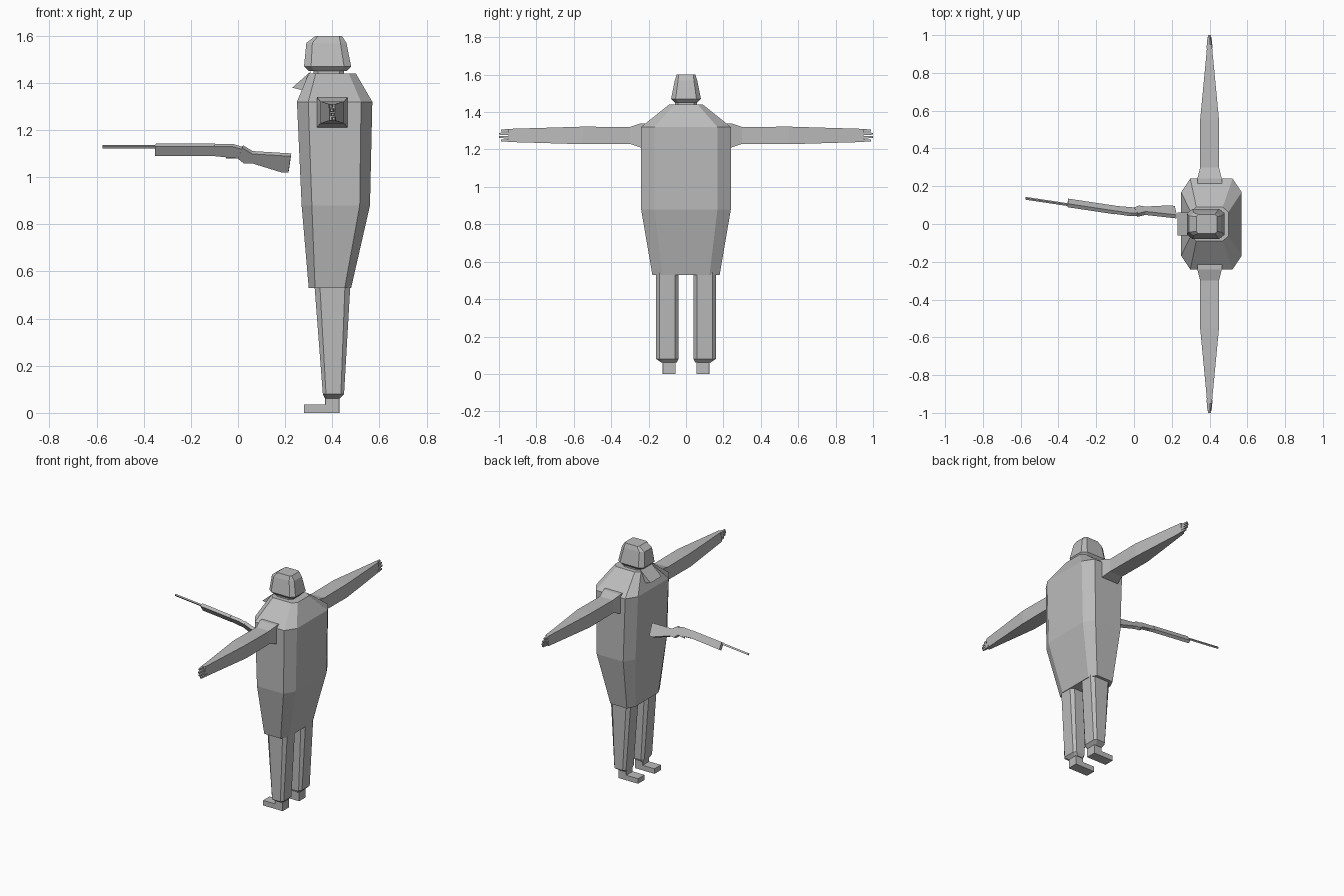
import bpy
import bmesh
from mathutils import Vector

default_cube = bpy.data.objects.get("Cube")
if default_cube:
    bpy.data.objects.remove(default_cube, do_unlink=True)

grey = bpy.data.materials.new("plain_grey")
grey.use_nodes = True
grey.diffuse_color = (0.5, 0.5, 0.5, 1)
shader = grey.node_tree.nodes["Principled BSDF"]
shader.inputs["Base Color"].default_value = grey.diffuse_color


def loft(name, rings, mirrored=False):
    """Skin a stack of equal-sized point rings and cap both ends."""
    bm = bmesh.new()
    loops = [[bm.verts.new(point) for point in ring] for ring in rings]
    for lower, upper in zip(loops, loops[1:]):
        for i in range(len(lower)):
            bm.faces.new((lower[i - 1], lower[i], upper[i], upper[i - 1]))
    bm.faces.new(loops[0])
    bm.faces.new(loops[-1])
    bmesh.ops.recalc_face_normals(bm, faces=bm.faces)
    mesh = bpy.data.meshes.new(name)
    bm.to_mesh(mesh)
    bm.free()
    mesh.materials.append(grey)
    part = bpy.data.objects.new(name, mesh)
    bpy.context.collection.objects.link(part)
    if mirrored:
        mirror = part.modifiers.new("other_side", "MIRROR")
        mirror.use_axis = (False, True, False)
        mirror.use_mirror_merge = False


def section(height, front, back, half_width, middle=0, cut=0.3):
    """Level rectangle with its four corners cut off by a ratio."""
    centre = Vector(((front + back) / 2, middle, height))
    half_depth = (back - front) / 2
    inner = 1 - cut
    quarter = [(1, inner), (inner, 1), (-inner, 1), (-1, inner)]
    corners = quarter + [(-u, -v) for u, v in quarter]
    return [centre + Vector((u * half_depth, v * half_width, 0)) for u, v in corners]


def cross_bar(name, height, middle, stations):
    """Four-sided bar running out sideways, given as reach, depth and rise."""
    square = [(-1, -1), (1, -1), (1, 1), (-1, 1)]
    rings = [[(middle + u * depth, reach, height + v * rise) for u, v in square]
             for reach, depth, rise in stations]
    loft(name, rings, mirrored=True)


# Long faceted coat, facing -x
loft("coat", [
    section(0.53, front=0.3, back=0.48, half_width=0.18),
    section(0.88, front=0.27, back=0.56, half_width=0.24),
    section(1.32, front=0.25, back=0.57, half_width=0.24),
    section(1.44, front=0.3, back=0.5, half_width=0.09),
])

# Head and neck
loft("neck", [section(height, front=0.32, back=0.45, half_width=0.06)
              for height in (1.4, 1.47)])
loft("head", [
    section(1.45, front=0.3, back=0.46, half_width=0.06),
    section(1.47, front=0.28, back=0.48, half_width=0.08),
    section(1.57, front=0.29, back=0.46, half_width=0.06),
    section(1.6, front=0.33, back=0.44, half_width=0.05, cut=0.2),
])

# Flap standing out below the chin
flap_outline = [(0.31, 1.45), (0.23, 1.38), (0.27, 1.37)]
loft("collar_flap", [[(x, side * 0.06, z) for x, z in flap_outline]
                     for side in (-1, 1)])

# Legs, ankles and feet
LEG_MIDDLE = 0.1
FOOT_MIDDLE = 0.09
loft("legs", [
    section(0.06, front=0.37, back=0.43, half_width=0.04, middle=FOOT_MIDDLE),
    section(0.08, front=0.36, back=0.45, half_width=0.06, middle=LEG_MIDDLE),
    section(0.6, front=0.32, back=0.48, half_width=0.06, middle=LEG_MIDDLE),
], mirrored=True)
for name, top, front in (("ankles", 0.07, 0.37), ("feet", 0.035, 0.28)):
    loft(name, [section(height, front, back=0.43, half_width=0.035,
                        middle=FOOT_MIDDLE, cut=0.02)
                for height in (0, top)], mirrored=True)

# Outstretched arms, widening into the shoulders
ARM_HEIGHT = 1.275
ARM_MIDDLE = 0.4
cross_bar("arms", ARM_HEIGHT, ARM_MIDDLE, [
    (0.2, 0.065, 0.065),
    (0.24, 0.065, 0.065),
    (0.3, 0.05, 0.045),
    (0.55, 0.05, 0.047),
    (0.95, 0.012, 0.035),
])

# Four fingers fanned down each hand, the middle ones longest
for finger in range(4):
    offset = finger - 1.5
    tip = 1.005 - abs(offset) / 100
    cross_bar(f"fingers_{finger + 1}", ARM_HEIGHT + offset * 0.018,
              ARM_MIDDLE - offset * 0.004,
              [(0.93, 0.01, 0.008), (tip, 0.005, 0.005)])


# Long gun, rolled about its barrel line
BARREL_HEIGHT = 1.13
ROLL = 0.65
YAW = -0.15
across = Vector((-YAW, 1, ROLL)).normalized()


def gun_part(name, outline, half_thickness):
    """Extrude an outline of length and drop below the barrel line."""
    points = [Vector((x, 0.05 + YAW * x + ROLL * drop, BARREL_HEIGHT - drop))
              for x, drop in outline]
    loft(name, [[point + across * side * half_thickness for point in points]
                for side in (-1, 1)])


def gun_strip(name, start, end, top, bottom, half_thickness):
    gun_part(name, [(start, top), (end, top), (end, bottom), (start, bottom)],
             half_thickness)


gun_strip("barrel", start=-0.575, end=-0.3, top=-0.005, bottom=0.005,
          half_thickness=0.005)
gun_strip("fore_end", start=-0.35, end=-0.1, top=-0.007, bottom=0.035,
          half_thickness=0.011)
gun_part("receiver", [(-0.1, -0.005), (-0.02, -0.005), (0.03, 0.01),
                      (0, 0.045), (-0.1, 0.035)], half_thickness=0.01)
gun_part("stock", [(0.02, 0), (0.06, 0.025), (0.225, 0.035), (0.215, 0.105),
                   (0.19, 0.105), (0.06, 0.065), (0.025, 0.065), (0, 0.045)],
         half_thickness=0.011)
gun_strip("trigger_guard", start=-0.05, end=-0.01, top=0.03, bottom=0.048,
          half_thickness=0.004)
